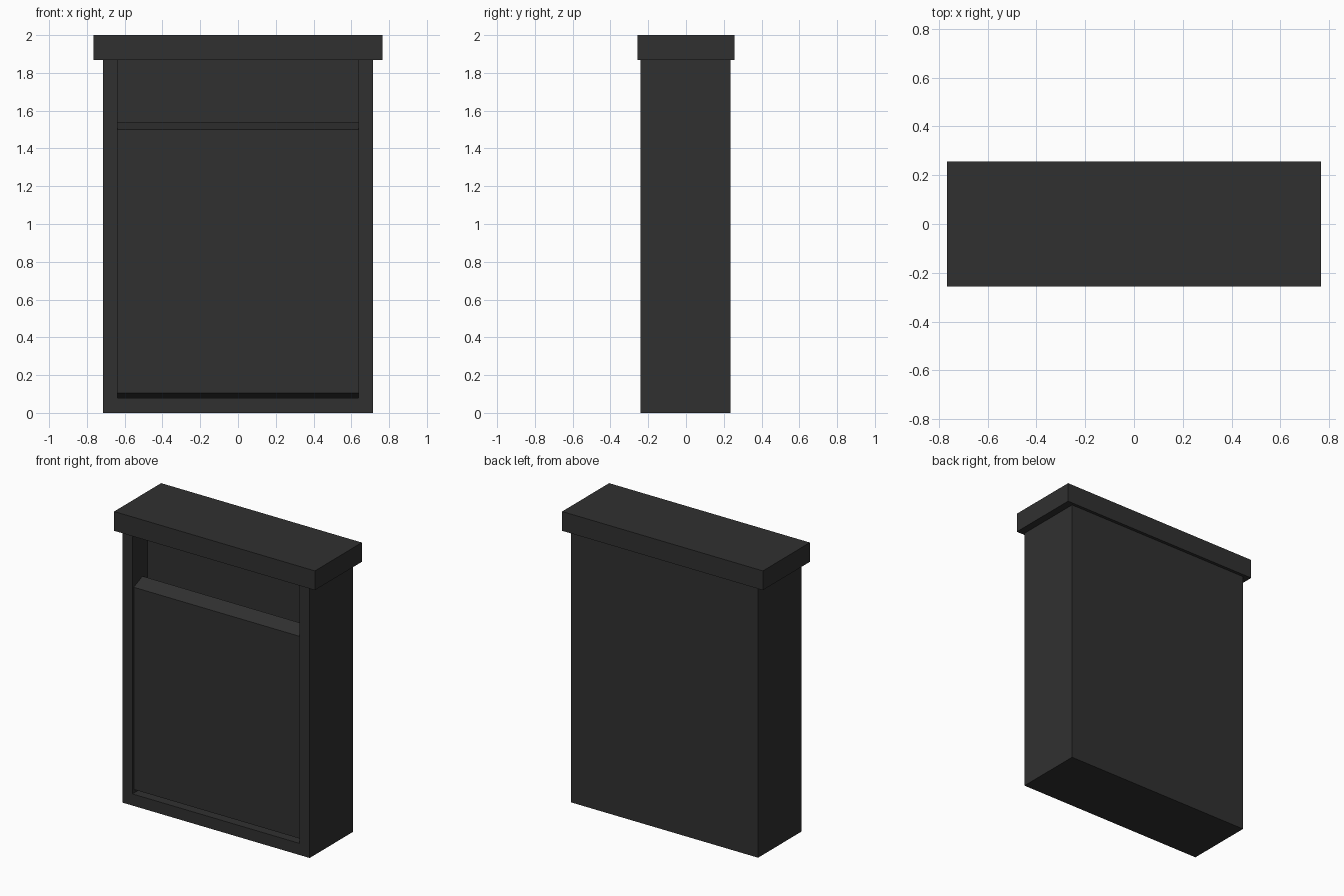
import bpy
import bmesh

default = bpy.data.objects.get("Cube")
if default:
    bpy.data.objects.remove(default, do_unlink=True)

# Single dark paint colour
paint = bpy.data.materials.new("charcoal_paint")
paint.use_nodes = True
colour = (0.03, 0.03, 0.03, 1)
paint.diffuse_color = colour
paint.node_tree.nodes["Principled BSDF"].inputs["Base Color"].default_value = colour


def prism(name, profile, half_width):
    """Extrude a (y, z) profile symmetrically along x."""
    bm = bmesh.new()
    face = bm.faces.new([bm.verts.new((-half_width, y, z)) for y, z in profile])
    side = bmesh.ops.extrude_face_region(bm, geom=[face])["geom"]
    verts = [v for v in side if isinstance(v, bmesh.types.BMVert)]
    bmesh.ops.translate(bm, verts=verts, vec=(2 * half_width, 0, 0))
    bmesh.ops.recalc_face_normals(bm, faces=bm.faces)
    mesh = bpy.data.meshes.new(name)
    bm.to_mesh(mesh)
    bm.free()
    mesh.materials.append(paint)
    obj = bpy.data.objects.new(name, mesh)
    bpy.context.collection.objects.link(obj)
    return obj


def box(name, half_width, y0, y1, z0, z1):
    return prism(name, [(y0, z0), (y1, z0), (y1, z1), (y0, z1)], half_width)


FRONT, BACK = -0.24, 0.235
LID_Z = 1.867
OPENING = 0.638
SILL = 0.08

# Case with a front recess that runs up to the lid
case = box("case", 0.715, FRONT, BACK, 0, LID_Z)
cutter = box("recess_cutter", OPENING, FRONT - 0.1, FRONT + 0.165, SILL, LID_Z + 0.1)
cutter.hide_render = True
cut = case.modifiers.new("recess", 'BOOLEAN')
cut.operation = 'DIFFERENCE'
cut.solver = 'EXACT'
cut.object = cutter
bpy.context.view_layer.objects.active = case
bpy.ops.object.modifier_apply(modifier=cut.name)
bpy.data.objects.remove(cutter, do_unlink=True)

# Front panel with sloped top and bottom edges, leaving a slot behind it
face_y, rear_y = FRONT + 0.015, FRONT + 0.11
prism("front_panel", [(face_y, 0.105), (rear_y, SILL), (rear_y, 1.54), (face_y, 1.5)], OPENING)

# Overhanging lid
box("lid", 0.766, -0.256, 0.256, LID_Z, 2)
